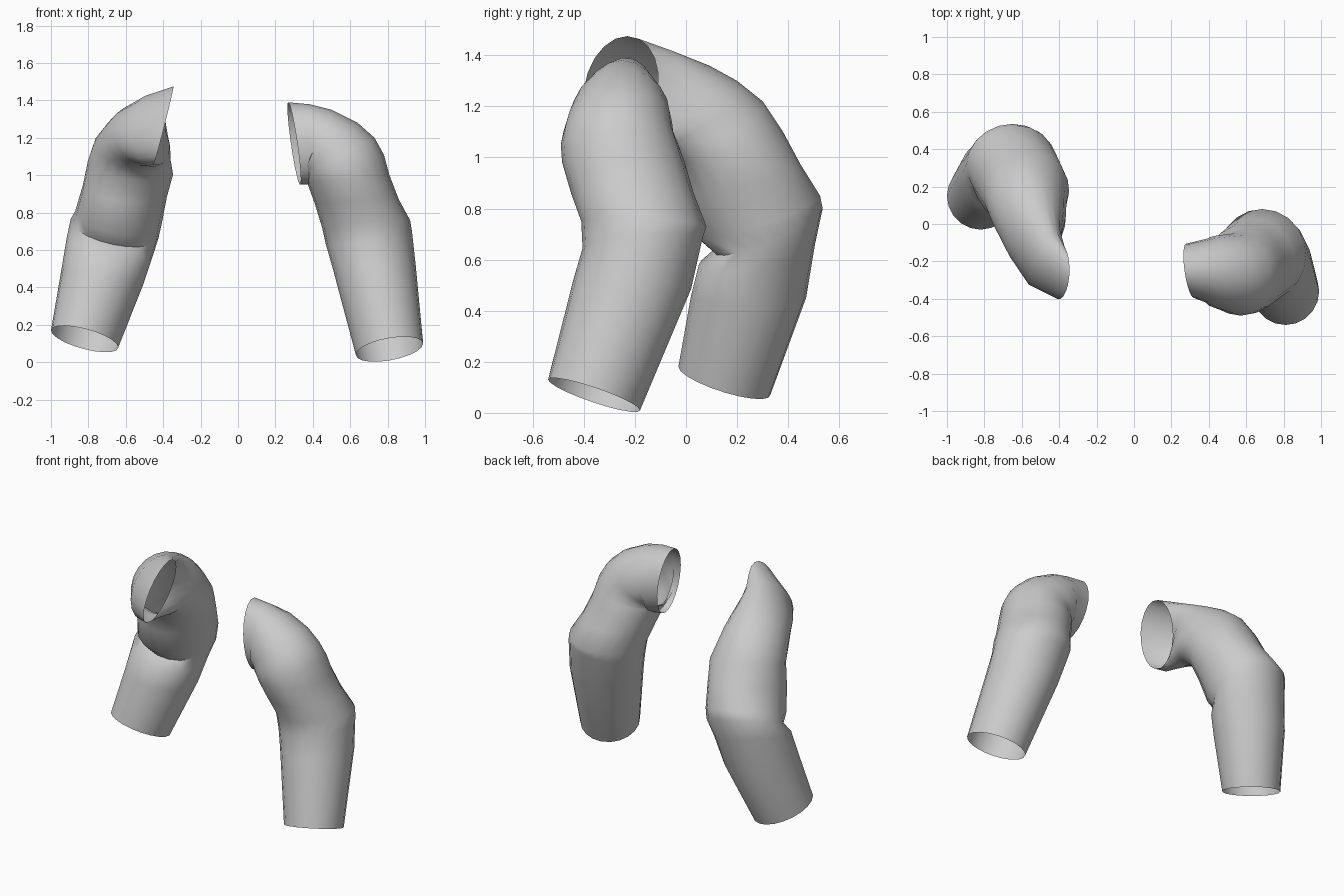
import bpy, bmesh, math
from mathutils import Vector

cloth = bpy.data.materials.new("light grey cloth")
cloth.diffuse_color = (0.6, 0.6, 0.6, 1)
SEG = 20


def sleeve(name, rings):
    """Open tube; each ring is an ellipse: inner point, outer point, sideways radius."""
    bm = bmesh.new()
    loops = []
    for p, q, v in rings:
        p, q, v = Vector(p), Vector(q), Vector(v)
        c, u = (p + q) / 2, (q - p) / 2
        loops.append([bm.verts.new(c + u * math.cos(a) + v * math.sin(a))
                      for a in (2 * math.pi * i / SEG for i in range(SEG))])
    for a, b in zip(loops, loops[1:]):
        for i in range(SEG):
            j = (i + 1) % SEG
            bm.faces.new((a[i], a[j], b[j], b[i]))
    bmesh.ops.recalc_face_normals(bm, faces=bm.faces)
    # make sure the outside of the tube faces outwards
    f = bm.faces[0]
    mid = sum((w.co for w in loops[0] + loops[1]), Vector()) / (2 * SEG)
    if f.normal.dot(f.calc_center_median() - mid) < 0:
        bmesh.ops.reverse_faces(bm, faces=bm.faces)
    me = bpy.data.meshes.new(name)
    bm.to_mesh(me)
    bm.free()
    me.materials.append(cloth)
    ob = bpy.data.objects.new(name, me)
    bpy.context.collection.objects.link(ob)
    bpy.context.view_layer.objects.active = ob
    ob.select_set(True)
    bpy.ops.object.shade_smooth_by_angle(angle=math.radians(50))
    ob.select_set(False)


# sleeve on +x, hanging down: cuff, forearm, elbow, upper arm, shoulder opening
sleeve("right_sleeve", [
    ((.63, -.36, .04), (.99, -.36, .10), (0, .18, -.06)),
    ((.51, -.21, .49), (.95, -.21, .52), (0, .23, -.02)),
    ((.47, -.17, .63), (.93, -.17, .70), (0, .235, .02)),
    ((.45, -.165, .72), (.92, -.165, .76), (0, .245, -.01)),
    ((.41, -.21, .85), (.86, -.21, .87), (0, .24, 0)),
    ((.37, -.245, .96), (.81, -.245, 1.0), (0, .24, 0)),
    ((.36, -.26, .99), (.78, -.26, 1.11), (0, .23, 0)),
    ((.355, -.265, 1.0), (.73, -.265, 1.20), (0, .215, 0)),
    ((.35, -.26, 1.0), (.64, -.26, 1.28), (0, .205, 0)),
    ((.345, -.255, 1.0), (.50, -.255, 1.35), (0, .19, 0)),
    ((.39, -.25, .95), (.38, -.25, 1.38), (0, .17, 0)),
    ((.33, -.25, .95), (.27, -.25, 1.39), (-.02, .145, .02)),
])

# sleeve on -x, swung backwards, with the elbow at the back and an arm hole facing inward
sleeve("left_sleeve", [
    ((-.82, -.03, .18), (-.82, .33, .07), (.18, 0, -.045)),
    ((-.73, .02, .46), (-.72, .47, .45), (.22, 0, -.035)),
    ((-.69, .05, .58), (-.68, .505, .66), (.23, 0, -.05)),
    ((-.67, .11, .63), (-.65, .535, .80), (.235, 0, -.05)),
    ((-.66, .04, .69), (-.62, .525, .85), (.23, 0, -.04)),
    ((-.63, -.01, .86), (-.58, .45, .97), (.225, 0, -.03)),
    ((-.59, -.04, .98), (-.56, .38, 1.10), (.228, 0, -.035)),
    ((-.56, -.10, 1.03), (-.57, .30, 1.22), (.205, .03, -.045)),
    ((-.53, -.15, 1.05), (-.555, .20, 1.30), (.18, .06, -.04)),
    ((-.51, -.19, 1.05), (-.53, .09, 1.36), (.155, .085, -.04)),
    ((-.48, -.26, 1.05), (-.47, -.09, 1.43), (.09, .13, -.01)),
    ((-.45, -.28, 1.06), (-.345, -.23, 1.475), (-.005, .145, 0)),
])
